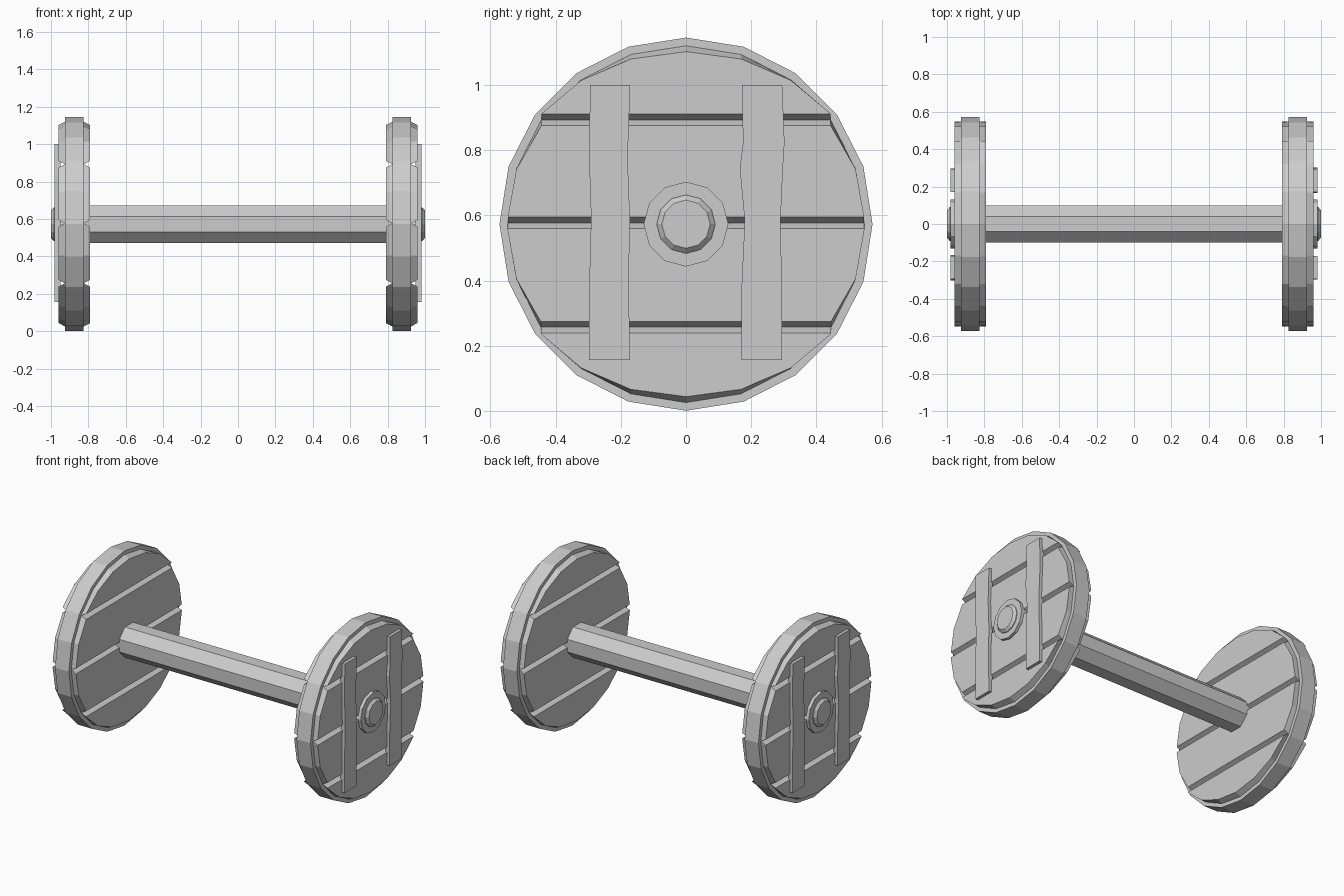
import bpy, bmesh, math

cube = bpy.data.objects.get("Cube")
if cube:
    bpy.data.objects.remove(cube, do_unlink=True)

HUB_Z = 0.573

grey = bpy.data.materials.new("plain_grey")
grey.use_nodes = True
colour = (0.604, 0.604, 0.604, 1)
grey.diffuse_color = colour
grey.node_tree.nodes["Principled BSDF"].inputs["Base Color"].default_value = colour


def loft(name, sections, turn=False):
    """Skin a solid through matching (x, [(y, z), ...]) sections, z from the hub."""
    bm = bmesh.new()
    s = -1 if turn else 1
    rings = [[bm.verts.new((s * x, s * y, z + HUB_Z)) for y, z in pts] for x, pts in sections]
    n = len(rings[0])
    for a, b in zip(rings, rings[1:]):
        for i in range(n):
            j = (i + 1) % n
            bm.faces.new((a[i], a[j], b[j], b[i]))
    bm.faces.new(rings[0][::-1])
    bm.faces.new(rings[-1])
    bmesh.ops.recalc_face_normals(bm, faces=bm.faces)
    mesh = bpy.data.meshes.new(name)
    bm.to_mesh(mesh)
    bm.free()
    mesh.materials.append(grey)
    obj = bpy.data.objects.new(name, mesh)
    bpy.context.collection.objects.link(obj)


def ring(radius, sides, phase=0.0):
    steps = [math.tau * (i + phase) / sides for i in range(sides)]
    return [(radius * math.sin(a), radius * math.cos(a)) for a in steps]


def disc_slice(radius, sides, low, high):
    """Outline of the part of a disc between two heights."""
    bm = bmesh.new()
    bm.faces.new([bm.verts.new((0, y, z)) for y, z in ring(radius, sides)])
    for height, normal in ((low, -1), (high, 1)):
        geom = bm.verts[:] + bm.edges[:] + bm.faces[:]
        bmesh.ops.bisect_plane(bm, geom=geom, plane_co=(0, 0, height),
                               plane_no=(0, 0, normal), clear_outer=True)
    bm.faces.ensure_lookup_table()
    pts = [(v.co.y, v.co.z) for v in bm.faces[0].verts]
    bm.free()
    return pts


def squash(pts, inset):
    """Bring the top and bottom of an outline closer together."""
    low, high = min(z for y, z in pts), max(z for y, z in pts)
    mid, k = (low + high) / 2, 1 - 2 * inset / (high - low)
    return [(y, mid + (z - mid) * k) for y, z in pts]


# Axle
loft("axle", [(x, ring(0.108, 8, 0.5)) for x in (-0.85, 0.85)])

JOINTS = (-0.6, -0.316, 0.004, 0.32, 0.6)
# Slightly uneven brace outlines: height, inner edge, outer edge
BRACES = {
    "front_brace": [(0.427, -0.294, -0.171), (0.2, -0.297, -0.179),
                    (0.02, -0.291, -0.172), (-0.2, -0.297, -0.176), (-0.417, -0.297, -0.171)],
    "back_brace": [(0.427, 0.171, 0.295), (0.25, 0.175, 0.302), (0.17, 0.165, 0.297),
                   (0.01, 0.18, 0.29), (-0.2, 0.17, 0.294), (-0.417, 0.17, 0.295)],
}

for side, turn in (("left", False), ("right", True)):
    # Wheel rim
    loft(side + "_rim", [(x, ring(0.572, 20)) for x in (0.825, 0.925)], turn)

    # Planks with bevelled long edges
    for i, (low, high) in enumerate(zip(JOINTS, JOINTS[1:])):
        full = disc_slice(0.547, 20, low, high)
        face = squash(full, 0.018)
        loft(f"{side}_plank_{i + 1}",
             [(0.79, face), (0.825, full), (0.925, full), (0.96, face)], turn)

    # Upright braces on the outer face
    for name, rows in BRACES.items():
        outline = [(a, z) for z, a, b in rows] + [(b, z) for z, a, b in reversed(rows)]
        loft(f"{side}_{name}", [(0.95, outline), (0.98, outline)], turn)

    # Hub ring and axle end
    loft(side + "_hub_ring", [(x, ring(0.13, 12)) for x in (0.93, 0.98)], turn)
    loft(side + "_axle_cap", [(0.95, ring(0.09, 12)), (0.985, ring(0.09, 12)),
                              (1.0, ring(0.074, 12))], turn)
